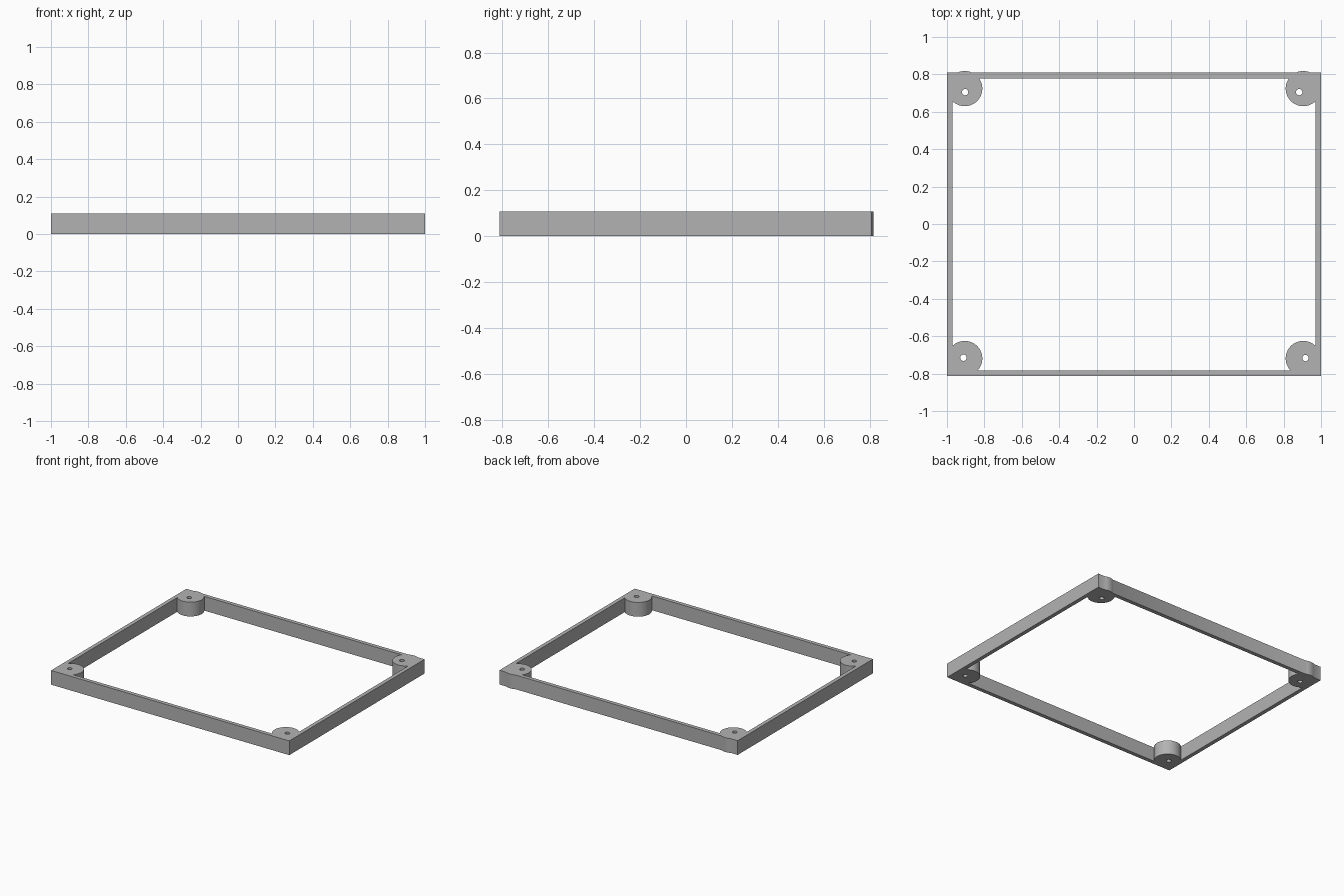
import bpy
import bmesh
from math import acos, asin, cos, sin, pi, sqrt

cube = bpy.data.objects.get("Cube")
if cube:
    bpy.data.objects.remove(cube, do_unlink=True)

HEIGHT = 0.108
WALL = 0.03
FRONT, BACK = 0.813, 0.809      # distance of the outer walls from the centre
BOSS_R, BOSS_X = 0.094, 0.905
BOSS_Y = {1: 0.72, -1: 0.72}
HOLE_R = 0.017
SEGMENTS = 40

grey = bpy.data.materials.new("grey")
grey.use_nodes = True
colour = (0.45, 0.45, 0.45, 1)
grey.diffuse_color = colour
grey.node_tree.nodes["Principled BSDF"].inputs["Base Color"].default_value = colour


def arc(cx, cy, r, start, end, n):
    """Points along an arc, both ends included."""
    steps = [start + (end - start) * i / n for i in range(n + 1)]
    return [(cx + r * cos(a), cy + r * sin(a)) for a in steps]


def boss_y(sy):
    return 0.724 if sy > 0 else 0.719


def corner(sx, sy):
    """Rounded boss edge between the two inner wall faces of one corner."""
    inner_y = (BACK if sy > 0 else FRONT) - WALL
    start = -acos((1 - WALL - BOSS_X) / BOSS_R)
    end = -pi - asin((inner_y - boss_y(sy)) / BOSS_R)
    pts = [(sx * x, sy * y) for x, y in
           arc(BOSS_X, boss_y(sy), BOSS_R, start, end, SEGMENTS)]
    return pts if sx * sy > 0 else pts[::-1]


def add_loop(bm, pts):
    verts = [bm.verts.new((x, y, 0)) for x, y in pts]
    return [bm.edges.new((v, verts[i - 1])) for i, v in enumerate(verts)]


# Outer outline, with the rear bosses swelling slightly through the back wall
outline = [(-1, -FRONT), (1, -FRONT), (1, BACK)]
lift = asin((BACK - boss_y(1)) / BOSS_R)
for cx in (BOSS_X, -BOSS_X):
    outline += arc(cx, boss_y(1), BOSS_R, lift, pi - lift, 6)
outline.append((-1, BACK))

# Inner outline running around the four corner bosses
opening = []
for sx, sy in ((1, 1), (-1, 1), (-1, -1), (1, -1)):
    opening += corner(sx, sy)

# Screw holes, each set slightly off its boss centre
holes = [(-0.903, 0.705), (0.883, 0.705), (-0.912, -0.715), (0.917, -0.717)]

bm = bmesh.new()
edges = add_loop(bm, outline) + add_loop(bm, opening)
for x, y in holes:
    edges += add_loop(bm, arc(x, y, HOLE_R, 0, 2 * pi, 24)[:-1])
bmesh.ops.triangle_fill(bm, edges=edges, use_beauty=True, use_dissolve=False)

# Raise the flat plan to the full wall height
raised = bmesh.ops.extrude_face_region(bm, geom=bm.faces[:], use_keep_orig=True)
top = [g for g in raised["geom"] if isinstance(g, bmesh.types.BMVert)]
bmesh.ops.translate(bm, verts=top, vec=(0, 0, HEIGHT))
bmesh.ops.recalc_face_normals(bm, faces=bm.faces[:])

mesh = bpy.data.meshes.new("frame_with_corner_bosses")
bm.to_mesh(mesh)
bm.free()
frame = bpy.data.objects.new("frame_with_corner_bosses", mesh)
bpy.context.collection.objects.link(frame)
mesh.materials.append(grey)

# Smooth the round walls and keep the rims sharp
bpy.ops.object.select_all(action="DESELECT")
frame.select_set(True)
bpy.context.view_layer.objects.active = frame
bpy.ops.object.shade_smooth_by_angle(angle=pi / 6)
